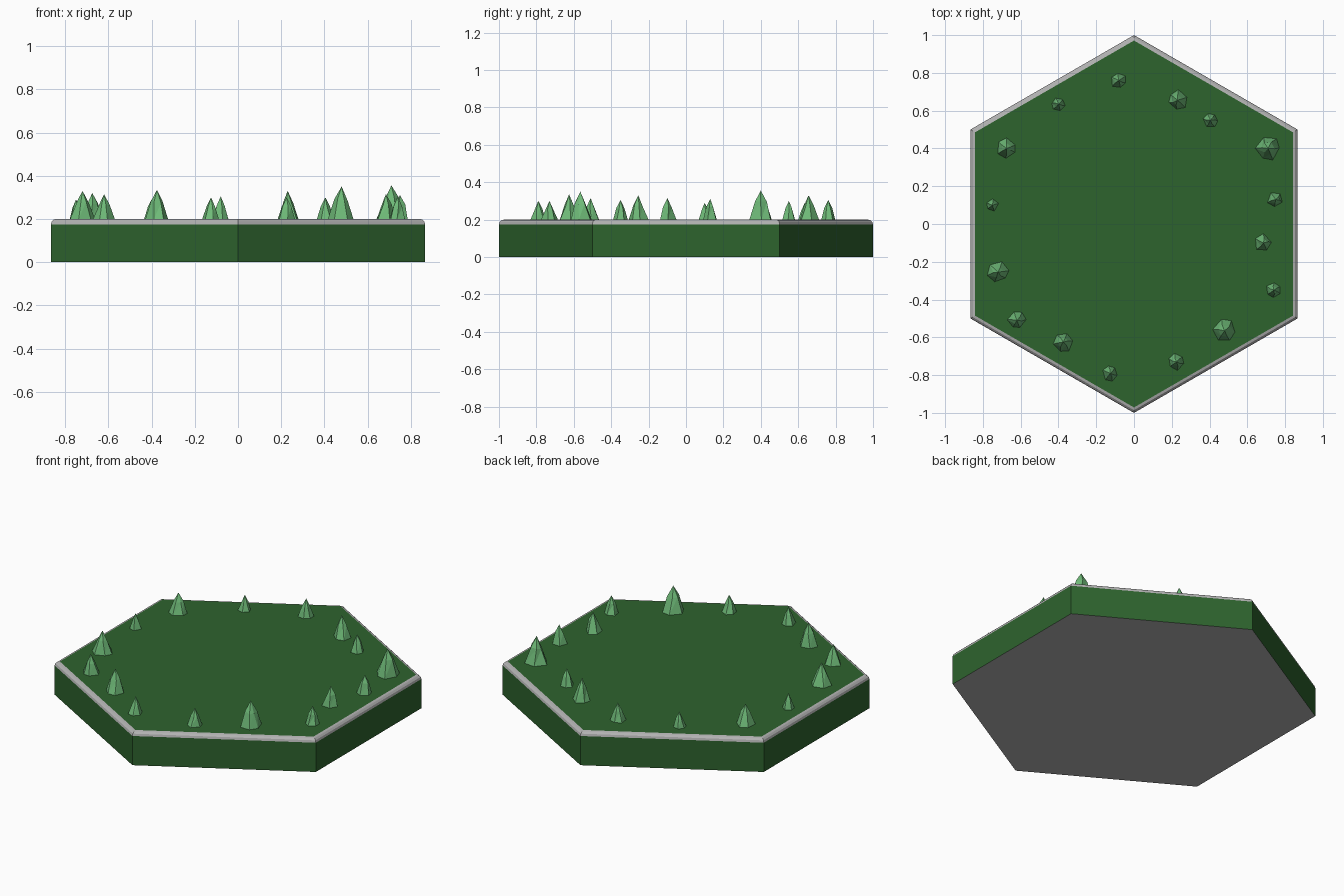
import bpy, bmesh, math, random

if "Cube" in bpy.data.objects:
    bpy.data.objects.remove(bpy.data.objects["Cube"])

random.seed(7)


def material(name, color):
    m = bpy.data.materials.new(name)
    m.diffuse_color = (*color, 1)
    m.use_nodes = True
    m.node_tree.nodes["Principled BSDF"].inputs["Base Color"].default_value = m.diffuse_color
    return m


grass = material("grass", (0.027, 0.125, 0.027))
leaves = material("leaves", (0.16, 0.5, 0.19))
stone = material("stone", (0.45, 0.45, 0.45))


def add_object(name, bm, mats):
    bmesh.ops.recalc_face_normals(bm, faces=bm.faces)
    me = bpy.data.meshes.new(name)
    bm.to_mesh(me)
    bm.free()
    for m in mats:
        me.materials.append(m)
    ob = bpy.data.objects.new(name, me)
    bpy.context.collection.objects.link(ob)
    return ob


# Hexagonal tile: green top and sides, grey underside and rounded rim
TOP = 0.2
bm = bmesh.new()
ring = [bm.verts.new((math.cos(a), math.sin(a), 0))
        for a in (math.pi / 2 + i * math.pi / 3 for i in range(6))]
bottom = bm.faces.new(ring)
upper = bmesh.ops.extrude_face_region(bm, geom=[bottom], use_keep_orig=True)["geom"]
bmesh.ops.translate(bm, vec=(0, 0, TOP),
                    verts=[g for g in upper if isinstance(g, bmesh.types.BMVert)])
bmesh.ops.recalc_face_normals(bm, faces=bm.faces)
for f in bm.faces:
    f.material_index = 1 if f.normal.z < -0.5 else 0
rim = [e for e in bm.edges if all(v.co.z > TOP - 0.01 for v in e.verts)]
bmesh.ops.bevel(bm, geom=rim, offset=0.025, segments=3, profile=0.5,
                affect='EDGES', material=1)
add_object("hex_tile", bm, [grass, stone])


# Low-poly tree: irregular base ring, narrower middle ring, pointed tip
def tree(name, x, y, radius, tip):
    n = random.choice((5, 6, 6))
    h = tip - TOP
    turn = random.uniform(0, math.tau)
    bm = bmesh.new()
    rings = []
    for level, scale in ((0.0, 1.0), (0.58, 0.52)):
        verts = []
        for i in range(n):
            a = turn + math.tau * (i + random.uniform(-0.15, 0.15)) / n
            r = radius * scale * random.uniform(0.88, 1.12)
            z = TOP - 0.001 + h * level * random.uniform(0.9, 1.1)
            verts.append(bm.verts.new((x + r * math.cos(a), y + r * math.sin(a), z)))
        rings.append(verts)
    apex = bm.verts.new((x, y, tip))
    low, mid = rings
    bm.faces.new(low)
    for i in range(n):
        j = (i + 1) % n
        bm.faces.new((low[i], low[j], mid[j]))
        bm.faces.new((low[i], mid[j], mid[i]))
        bm.faces.new((mid[i], mid[j], apex))
    add_object(name, bm, [leaves])


# Trees around the border: x, y, base radius, tip height
trees = [
    (-0.08, 0.76, 0.042, 0.305), (-0.40, 0.635, 0.036, 0.29),
    (0.23, 0.655, 0.052, 0.33), (0.405, 0.55, 0.04, 0.30),
    (0.71, 0.40, 0.062, 0.355), (-0.675, 0.40, 0.05, 0.32),
    (-0.75, 0.10, 0.034, 0.29), (0.75, 0.13, 0.043, 0.31),
    (0.685, -0.10, 0.046, 0.315), (-0.72, -0.255, 0.054, 0.33),
    (0.74, -0.35, 0.042, 0.305), (-0.62, -0.51, 0.046, 0.315),
    (0.48, -0.565, 0.062, 0.35), (-0.375, -0.625, 0.055, 0.335),
    (-0.125, -0.79, 0.04, 0.30), (0.225, -0.73, 0.042, 0.30),
]
for k, t in enumerate(trees, 1):
    tree(f"tree_{k:02d}", *t)
